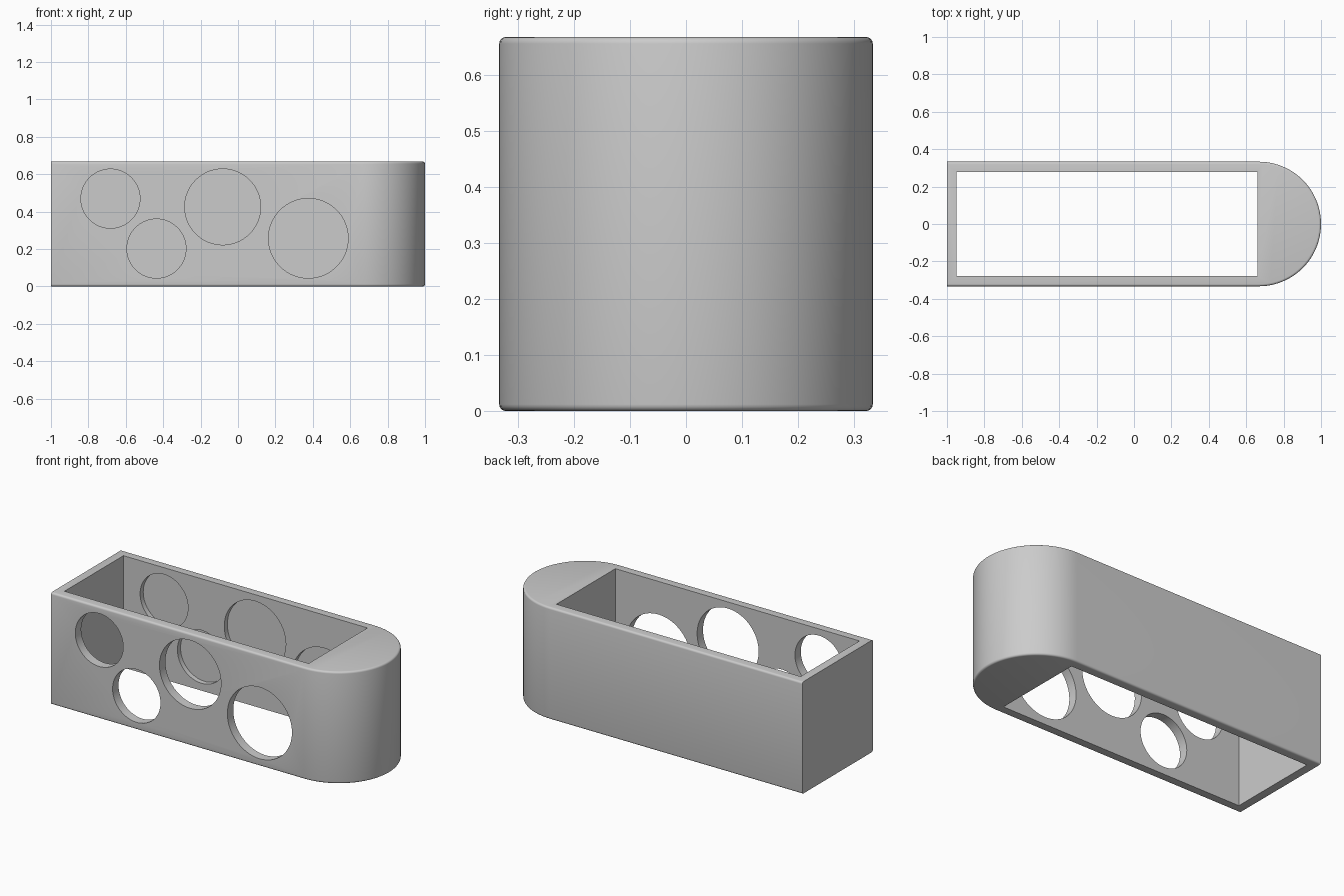
import bpy, bmesh, math
from mathutils import Matrix

default = bpy.data.objects.get("Cube")
if default:
    bpy.data.objects.remove(default, do_unlink=True)

HALF = 0.333      # half width and end radius
HEIGHT = 0.667
ARC_X = 1 - HALF  # centre of the rounded end

grey = bpy.data.materials.new("plain grey")
grey.use_nodes = True
grey.diffuse_color = (0.6, 0.6, 0.6, 1)
grey.node_tree.nodes["Principled BSDF"].inputs["Base Color"].default_value = (0.6, 0.6, 0.6, 1)


def make_object(name, bm):
    bmesh.ops.recalc_face_normals(bm, faces=bm.faces)
    mesh = bpy.data.meshes.new(name)
    bm.to_mesh(mesh)
    bm.free()
    mesh.materials.append(grey)
    obj = bpy.data.objects.new(name, mesh)
    bpy.context.collection.objects.link(obj)
    return obj


def cut(target, cutter):
    bpy.context.view_layer.objects.active = target
    mod = target.modifiers.new(cutter.name, 'BOOLEAN')
    mod.operation = 'DIFFERENCE'
    mod.solver = 'EXACT'
    mod.object = cutter
    bpy.ops.object.modifier_apply(modifier=mod.name)
    bpy.data.objects.remove(cutter, do_unlink=True)


# Body: straight block with one half-round end
bm = bmesh.new()
steps = 48
outline = [(-1, HALF), (-1, -HALF)]
for i in range(steps + 1):
    a = math.pi * (i / steps - 0.5)
    outline.append((ARC_X + HALF * math.cos(a), HALF * math.sin(a)))
base = bm.faces.new([bm.verts.new((x, y, 0)) for x, y in outline])
top = bmesh.ops.extrude_face_region(bm, geom=[base])["geom"]
bmesh.ops.translate(bm, vec=(0, 0, HEIGHT),
                    verts=[v for v in top if isinstance(v, bmesh.types.BMVert)])
bmesh.ops.recalc_face_normals(bm, faces=bm.faces)

# Soft rims on the long sides and round end; the flat end stays sharp
rims = [e for e in bm.edges
        if abs(e.verts[0].co.z - e.verts[1].co.z) < 0.001
        and max(v.co.x for v in e.verts) > -0.99]
bmesh.ops.bevel(bm, geom=rims, offset=0.012, segments=4, profile=0.5, affect='EDGES')
body = make_object("holder_body", bm)

# Rectangular opening from top to bottom
bm = bmesh.new()
bmesh.ops.create_cube(bm, size=1, matrix=Matrix.Translation((-0.145, 0, HEIGHT / 2))
                      @ Matrix.Diagonal((1.61, 0.555, 1, 1)))
cut(body, make_object("opening_cutter", bm))

# Round holes through the front wall, ending as recesses in the back wall
front_y, back_y = -0.45, 0.307
for x, z, r in [(-0.682, 0.469, 0.158), (-0.436, 0.202, 0.158),
                (-0.082, 0.425, 0.203), (0.376, 0.257, 0.213)]:
    bm = bmesh.new()
    bmesh.ops.create_cone(bm, cap_ends=True, segments=64, radius1=r, radius2=r,
                          depth=back_y - front_y,
                          matrix=Matrix.Translation((x, (front_y + back_y) / 2, z))
                          @ Matrix.Rotation(math.pi / 2, 4, 'X'))
    cut(body, make_object("hole_cutter", bm))

# Smooth curves, crisp edges
bpy.ops.object.select_all(action='DESELECT')
body.select_set(True)
bpy.context.view_layer.objects.active = body
bpy.ops.object.shade_smooth_by_angle(angle=math.radians(30))
